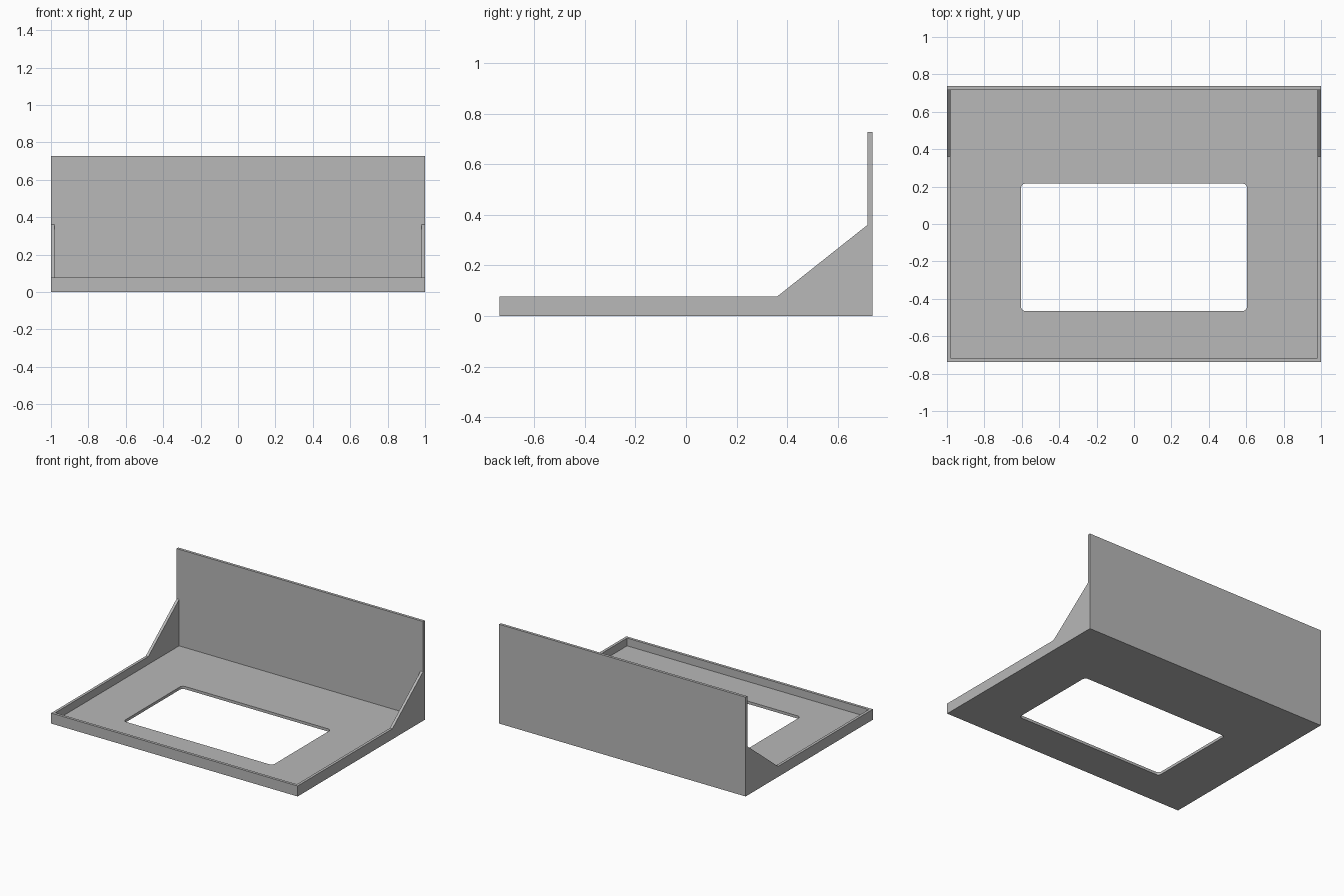
import bpy
import bmesh
from math import cos, sin, pi
from mathutils import Vector

cube = bpy.data.objects.get("Cube")
if cube:
    bpy.data.objects.remove(cube, do_unlink=True)

HALF_W, HALF_D = 1.0, 0.737
WALL, FLOOR = 0.02, 0.02
RIM_Z, BRACE_Z, TOP_Z = 0.077, 0.36, 0.728
BRACE_Y = 0.36

grey = bpy.data.materials.new("plain grey")
grey.use_nodes = True
grey.diffuse_color = (0.48, 0.48, 0.48, 1)
grey.node_tree.nodes["Principled BSDF"].inputs["Base Color"].default_value = (0.48, 0.48, 0.48, 1)


def prism(name, outline, sweep):
    """Extrude a closed outline of 3D points along a vector."""
    bm = bmesh.new()
    face = bm.faces.new([bm.verts.new(p) for p in outline])
    result = bmesh.ops.extrude_face_region(bm, geom=[face])
    moved = [g for g in result["geom"] if isinstance(g, bmesh.types.BMVert)]
    bmesh.ops.translate(bm, verts=moved, vec=Vector(sweep))
    bmesh.ops.recalc_face_normals(bm, faces=bm.faces)
    mesh = bpy.data.meshes.new(name)
    bm.to_mesh(mesh)
    bm.free()
    mesh.materials.append(grey)
    obj = bpy.data.objects.new(name, mesh)
    bpy.context.collection.objects.link(obj)
    return obj


def rounded_rect(x0, x1, y0, y1, r, z, steps=6):
    corners = [(x1 - r, y1 - r), (x0 + r, y1 - r), (x0 + r, y0 + r), (x1 - r, y0 + r)]
    return [(cx + r * cos((q + i / steps) * pi / 2), cy + r * sin((q + i / steps) * pi / 2), z)
            for q, (cx, cy) in enumerate(corners) for i in range(steps + 1)]


def cut(target, cutter):
    cutter.hide_render = True
    mod = target.modifiers.new("cut", "BOOLEAN")
    mod.operation = "DIFFERENCE"
    mod.solver = "EXACT"
    mod.object = cutter
    bpy.context.view_layer.objects.active = target
    bpy.ops.object.modifier_apply(modifier=mod.name)
    bpy.data.objects.remove(cutter, do_unlink=True)


# Tray body: side profile with rim, sloped braces and tall back wall
back_y = HALF_D - WALL
profile = [(-HALF_D, 0), (HALF_D, 0), (HALF_D, TOP_Z), (back_y, TOP_Z),
           (back_y, BRACE_Z), (BRACE_Y, RIM_Z), (-HALF_D, RIM_Z)]
tray = prism("tray_with_back_wall", [(-HALF_W, y, z) for y, z in profile], (2 * HALF_W, 0, 0))

# Hollow interior, leaving the floor, rim and braces
inner_x = HALF_W - WALL
hollow = [(-inner_x, -back_y, FLOOR), (inner_x, -back_y, FLOOR),
          (inner_x, back_y, FLOOR), (-inner_x, back_y, FLOOR)]
cut(tray, prism("hollow_cutter", hollow, (0, 0, 1)))

# Rounded opening through the floor
opening = rounded_rect(-0.605, 0.605, -0.465, 0.216, 0.025, -0.1)
cut(tray, prism("opening_cutter", opening, (0, 0, 0.3)))
